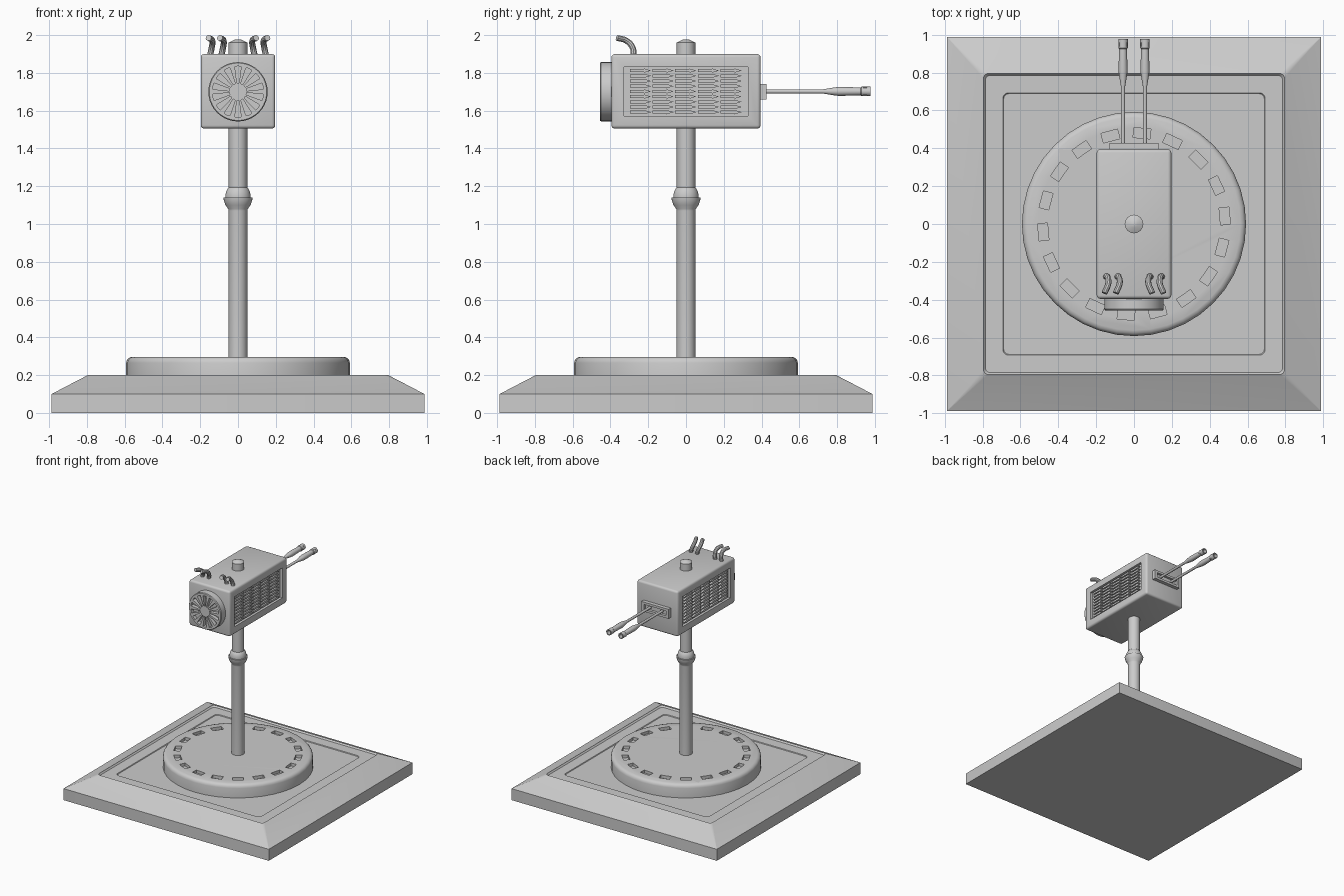
import bpy, bmesh, math
from mathutils import Matrix, Vector

if "Cube" in bpy.data.objects:
    bpy.data.objects.remove(bpy.data.objects["Cube"])


def finish(bm, name, angle=35):
    bmesh.ops.remove_doubles(bm, verts=bm.verts, dist=1e-5)
    bmesh.ops.recalc_face_normals(bm, faces=bm.faces)
    me = bpy.data.meshes.new(name)
    bm.to_mesh(me)
    bm.free()
    ob = bpy.data.objects.new(name, me)
    bpy.context.collection.objects.link(ob)
    smooth(ob, angle)
    return ob


def smooth(ob, angle=35):
    bpy.ops.object.select_all(action='DESELECT')
    ob.select_set(True)
    bpy.context.view_layer.objects.active = ob
    bpy.ops.object.shade_smooth_by_angle(angle=math.radians(angle))


def add_box(bm, lo, hi, matrix=Matrix()):
    lo, hi = Vector(lo), Vector(hi)
    size = hi - lo
    m = matrix @ Matrix.Translation((lo + hi) / 2) @ Matrix.Diagonal((*size, 1))
    return bmesh.ops.create_cube(bm, size=1, matrix=m)['verts']


def add_prism(bm, bottom, top):
    """Closed solid between two matching outlines."""
    a = [bm.verts.new(p) for p in bottom]
    b = [bm.verts.new(p) for p in top]
    n = len(a)
    bm.faces.new(a[::-1])
    bm.faces.new(b)
    for i in range(n):
        bm.faces.new((a[i], a[(i + 1) % n], b[(i + 1) % n], b[i]))


def loft(name, loops, angle=35):
    """Skin a stack of matching loops and cap both ends."""
    bm = bmesh.new()
    rings = [[bm.verts.new(p) for p in lp] for lp in loops]
    n = len(rings[0])
    for a, b in zip(rings, rings[1:]):
        for i in range(n):
            bm.faces.new((a[i], a[(i + 1) % n], b[(i + 1) % n], b[i]))
    bm.faces.new(rings[0][::-1])
    bm.faces.new(rings[-1])
    return finish(bm, name, angle)


def lathe(name, profile, n=32, matrix=Matrix()):
    """Solid of revolution from (radius, height) points."""
    loops = [[matrix @ Vector((r * math.cos(2 * math.pi * i / n), r * math.sin(2 * math.pi * i / n), z))
              for i in range(n)] for r, z in profile]
    return loft(name, loops)


def rounded_square(h, r, z, seg=4):
    pts = []
    for q in range(4):
        cx, cy = [(1, 1), (-1, 1), (-1, -1), (1, -1)][q]
        for s in range(seg + 1):
            t = math.pi / 2 * (q + s / seg)
            pts.append((cx * (h - r) + r * math.cos(t), cy * (h - r) + r * math.sin(t), z))
    return pts


def cut(ob, bm):
    cutter = finish(bm, ob.name + "_cutter")
    cutter.hide_render = True
    mod = ob.modifiers.new("cut", 'BOOLEAN')
    mod.operation, mod.solver, mod.object = 'DIFFERENCE', 'EXACT', cutter
    bpy.ops.object.select_all(action='DESELECT')
    bpy.context.view_layer.objects.active = ob
    ob.select_set(True)
    bpy.ops.object.modifier_apply(modifier=mod.name)
    bpy.data.objects.remove(cutter)
    smooth(ob)


# Square plinth: bevelled edge, rim and shallow stepped top
loft("plinth", [rounded_square(h, r, z) for h, r, z in [
    (.987, .0005, 0), (.987, .0005, .1), (.795, .025, .2), (.785, .025, .187),
    (.693, .03, .187), (.689, .03, .181)]], 20)

# Round turntable with 18 recessed slots
table = lathe("turntable", [(.592, .17), (.592, .265), (.588, .28), (.578, .291), (.562, .297)], 40)
bm = bmesh.new()
for i in range(18):
    rot = Matrix.Rotation(math.radians(5 + 20 * i), 4, 'Z')
    add_box(bm, (.455, -.045, .272), (.507, .045, .35), rot)
cut(table, bm)

# Pole with cup joint, and cap above the housing
lathe("lower_pole", [(.05, .28), (.05, 1.07), (.052, 1.08), (.066, 1.10), (.075, 1.125),
                     (.077, 1.14), (.066, 1.14)])
lathe("upper_pole", [(.066, 1.13), (.067, 1.15), (.063, 1.17), (.055, 1.187), (.049, 1.193), (.049, 1.55)])
lathe("pole_cap", [(.049, 1.85), (.049, 1.96), (.02, 1.975), (.004, 1.978)])

# Housing with a recessed vent on both sides
bm = bmesh.new()
add_box(bm, (-.197, -.395, 1.505), (.197, .395, 1.9))
bmesh.ops.bevel(bm, geom=bm.edges[:], offset=.018, segments=3, profile=.5, affect='EDGES')
housing = finish(bm, "housing")
bm = bmesh.new()
for s in (-1, 1):
    add_box(bm, (s * .21 - .035, -.328, 1.572), (s * .21 + .035, .328, 1.832))
cut(housing, bm)

# Pointed vent slats, five columns by nine rows on each side
bm = bmesh.new()
for s in (-1, 1):
    for c in range(5):
        y = -.297 + c * .12
        for r in range(9):
            z = 1.592 + r * .0275
            shape = [(y, -.008), (y + .075, -.008), (y + .075, -.011), (y + .112, 0),
                     (y + .075, .011), (y + .075, .008), (y, .008)]
            add_prism(bm, [(s * .17, a, z + b) for a, b in shape],
                      [(s * .19, a, z + b) for a, b in shape])
finish(bm, "vent_slats")

# Fan drum on the front with wedge openings
to_front = Matrix.Translation((0, 0, 1.7)) @ Matrix.Rotation(math.radians(90), 4, 'X')
fan = lathe("fan_drum", [(.157, .38), (.157, .45), (.152, .456)], 40, to_front)
bm = bmesh.new()
for i in range(14):
    t, half = 2 * math.pi * (i + .5) / 14, .125
    shape = [(r * math.cos(t + a), r * math.sin(t + a)) for r, a in
             [(.046, -half), (.134, -half), (.136, 0), (.134, half), (.046, half)]]
    add_prism(bm, [to_front @ Vector((x, y, .425)) for x, y in shape],
              [to_front @ Vector((x, y, .48)) for x, y in shape])
cut(fan, bm)

# Rear socket plate with a sunken middle
bm = bmesh.new()
add_box(bm, (-.13, .38, 1.66), (.13, .427, 1.742))
plate = finish(bm, "socket_plate")
bm = bmesh.new()
add_box(bm, (-.105, .405, 1.68), (.105, .45, 1.722))
cut(plate, bm)

# Two rear cables with tapered sleeves and hollow notched plugs
for s, side in ((-1, "left"), (1, "right")):
    m = Matrix.Translation((s * .058, 0, 1.702)) @ Matrix.Rotation(math.radians(-90), 4, 'X')
    plug = lathe(side + "_cable", [(.011, .4), (.011, .725), (.021, .785), (.024, .81), (.021, .918),
                                   (.021, .925), (.025, .93), (.025, .978), (.018, .978), (.018, .94),
                                   (.004, .94)], 16, m)
    bm = bmesh.new()
    for a in (45, 135, 225, 315):
        add_box(bm, (.0195, -.006, .938), (.04, .006, .958), m @ Matrix.Rotation(math.radians(a), 4, 'Z'))
    cut(plug, bm)


# Four bent hoses on top, mirrored in pairs
def hose(name, pts, radius):
    cu = bpy.data.curves.new(name, 'CURVE')
    cu.dimensions = '3D'
    cu.bevel_depth, cu.bevel_resolution, cu.use_fill_caps = radius, 3, True
    sp = cu.splines.new('BEZIER')
    sp.resolution_u = 6
    sp.bezier_points.add(len(pts) - 1)
    for bp, p in zip(sp.bezier_points, pts):
        bp.co = p
        bp.handle_left_type = bp.handle_right_type = 'AUTO'
    ob = bpy.data.objects.new(name, cu)
    bpy.context.collection.objects.link(ob)
    bpy.ops.object.select_all(action='DESELECT')
    ob.select_set(True)
    bpy.context.view_layer.objects.active = ob
    bpy.ops.object.convert(target='MESH')
    smooth(bpy.context.object)


for s, side in ((-1, "left"), (1, "right")):
    for x, pos in ((.15, "outer"), (.09, "inner")):
        hose(f"{side}_{pos}_hose", [(s * x, -.278, 1.885), (s * (x - .01), -.281, 1.93),
                                    (s * (x - .014), -.315, 1.97),
                                    (s * (x + .006), -.365, 1.985)], .016)
